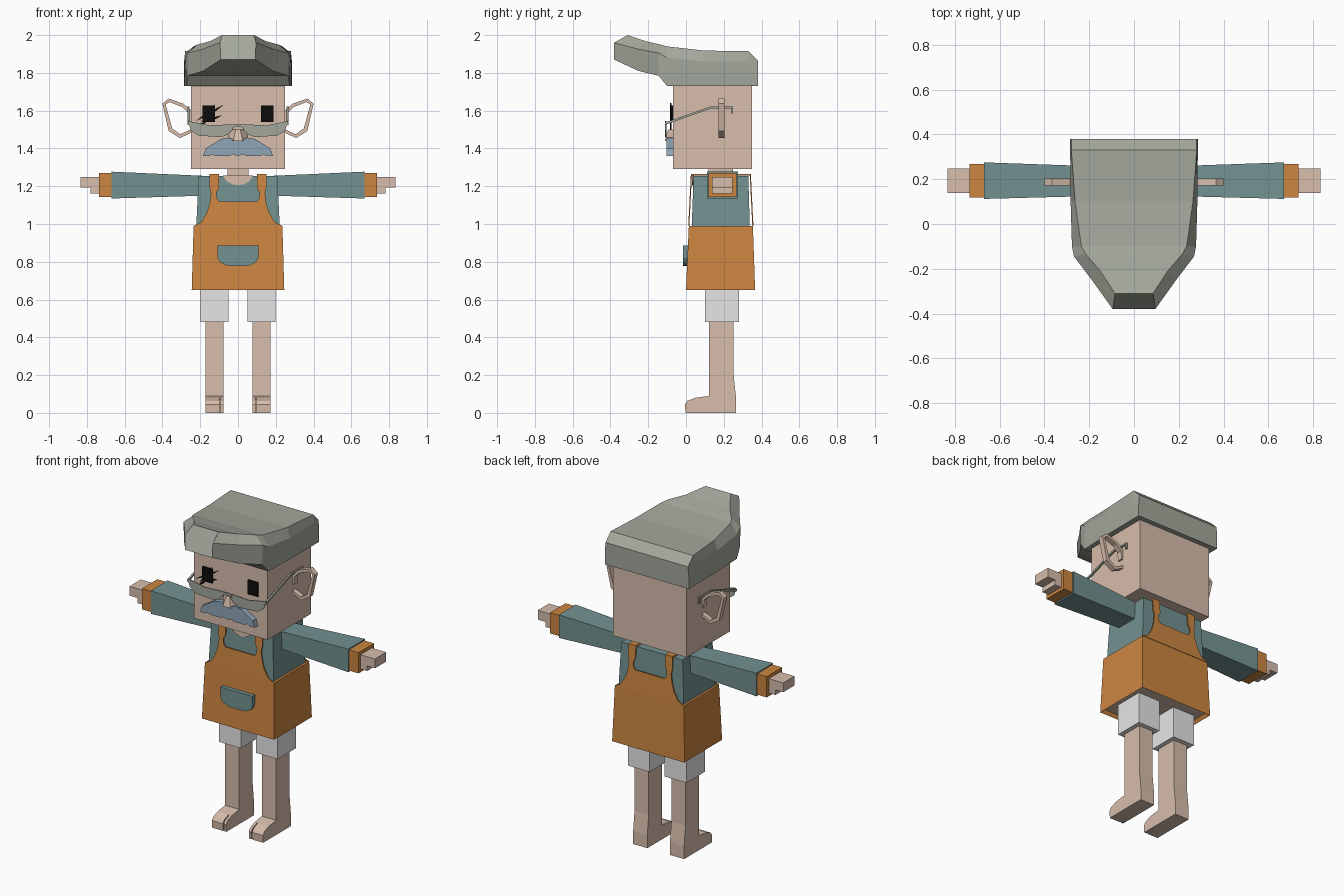
import bpy
import bmesh
from mathutils import Vector

if "Cube" in bpy.data.objects:
    bpy.data.objects.remove(bpy.data.objects["Cube"], do_unlink=True)


def material(name, *rgb):
    lin = [((c / 255 + 0.055) / 1.055) ** 2.4 for c in rgb] + [1]
    m = bpy.data.materials.new(name)
    m.use_nodes = True
    m.diffuse_color = lin
    m.node_tree.nodes["Principled BSDF"].inputs["Base Color"].default_value = lin
    return m


SKIN = material("skin", 215, 189, 171)
HAIR = material("grey_hair", 163, 167, 155)
TEAL = material("teal_cloth", 115, 146, 145)
ORANGE = material("orange_apron", 204, 134, 65)
WHITE = material("white_shorts", 230, 230, 230)
BLUE = material("blue_grey_moustache", 144, 165, 183)
BLACK = material("eye_black", 12, 12, 12)


def loft(name, rings, mat):
    """Skin matching rings of points and cap both ends."""
    bm = bmesh.new()
    rows = [[bm.verts.new(p) for p in ring] for ring in rings]
    n = len(rows[0])
    for a, b in zip(rows, rows[1:]):
        for i in range(n):
            j = (i + 1) % n
            bm.faces.new((a[i], a[j], b[j], b[i]))
    bm.faces.new(rows[0])
    bm.faces.new(rows[-1])
    bmesh.ops.recalc_face_normals(bm, faces=bm.faces)
    mesh = bpy.data.meshes.new(name)
    bm.to_mesh(mesh)
    bm.free()
    mesh.materials.append(mat)
    obj = bpy.data.objects.new(name, mesh)
    bpy.context.collection.objects.link(obj)
    return obj


def prism_x(name, pts, x0, x1, mat):
    return loft(name, [[(x, y, z) for y, z in pts] for x in (x0, x1)], mat)


def prism_y(name, pts, y0, y1, mat):
    return loft(name, [[(x, y, z) for x, z in pts] for y in (y0, y1)], mat)


def rect(a0, a1, b0, b1):
    return [(a0, b0), (a1, b0), (a1, b1), (a0, b1)]


def box(name, x0, x1, y0, y1, z0, z1, mat):
    return prism_y(name, rect(x0, x1, z0, z1), y0, y1, mat)


def taper_z(name, low, high, mat):
    """Tapered block; each end is (half width, y0, y1, z)."""
    return loft(name, [[(x, y, z) for x, y in rect(-w, w, y0, y1)]
                       for w, y0, y1, z in (low, high)], mat)


def taper_x(name, s, inner, outer, mat):
    """Tapered block along x; each end is (x, y0, y1, z0, z1)."""
    return loft(name, [[(s * e[0], y, z) for y, z in rect(*e[1:])]
                       for e in (inner, outer)], mat)


def mirrored(half):
    """Complete a half outline whose ends lie on x = 0."""
    return half + [(-x, z) for x, z in reversed(half) if x > 0]


# Head and neck
box("head", -.25, .25, -.07, .35, 1.29, 1.73, SKIN)
box("neck", -.055, .055, .12, .25, 1.22, 1.3, SKIN)

# Swept hair: sections of (y, y top, low w, low z, mid w, mid z, top w, top z)
sections = [
    (.38, .38, .285, 1.73, .285, 1.80, .28, 1.865),
    (.33, .33, .285, 1.73, .285, 1.865, .28, 1.915),
    (.10, .10, .283, 1.73, .283, 1.86, .263, 1.918),
    (-.10, -.10, .275, 1.73, .277, 1.88, .235, 1.94),
    (-.145, -.135, .265, 1.785, .268, 1.905, .215, 1.95),
    (-.25, -.21, .185, 1.81, .188, 1.925, .15, 1.967),
    (-.38, -.31, .092, 1.87, .095, 1.96, .085, 2.0),
]
loft("hair", [[(-wl, y, zl), (-wm, y, zm), (-wt, yt, zt),
               (wt, yt, zt), (wm, y, zm), (wl, y, zl)]
              for y, yt, wl, zl, wm, zm, wt, zt in sections], HAIR)

# Eyes, with a stray lock of lashes over the right one
for side, s in (("left", 1), ("right", -1)):
    box(side + "_eye", s * .155 - .034, s * .155 + .034, -.079, -.069, 1.54, 1.627, BLACK)
strokes = [((-.225, 1.545), (-.13, 1.60)), ((-.17, 1.57), (-.075, 1.632)),
           ((-.2, 1.53), (-.12, 1.64)), ((-.15, 1.55), (-.085, 1.575)),
           ((-.22, 1.5), (-.15, 1.56))]
for a, b in strokes:
    a, b = Vector(a), Vector(b)
    side = (b - a).orthogonal().normalized() * .006
    prism_y("right_eyelash", [tuple(a), tuple(a.lerp(b, .5) + side), tuple(b),
                              tuple(a.lerp(b, .5) - side)], -.084, -.078, BLACK)

# Nose and moustache
loft("nose", [[(-.05, y0, z), (.05, y0, z), (w, y1, z), (-w, y1, z)]
              for z, y0, y1, w in ((1.44, -.07, -.112, .025), (1.50, -.07, -.095, .012))], SKIN)
prism_y("moustache", mirrored([
    (0, 1.44), (.05, 1.457), (.09, 1.45), (.13, 1.425), (.172, 1.40), (.185, 1.36),
    (.15, 1.36), (.135, 1.37), (.12, 1.36), (.04, 1.36), (.03, 1.37), (0, 1.36)]),
    -.103, -.07, BLUE)

# Half-moon glasses and ears
prism_y("glasses_bridge", mirrored([(0, 1.53), (.035, 1.525), (.035, 1.51), (0, 1.515)]),
        -.112, -.104, HAIR)
lens = [(.03, 1.528), (.15, 1.522), (.265, 1.545), (.25, 1.495), (.21, 1.468),
        (.09, 1.46), (.05, 1.475), (.025, 1.505)]
temple = [(-.11, 1.538), (.13, 1.622), (.25, 1.622), (.25, 1.585), (.24, 1.585),
          (.24, 1.612), (.135, 1.612), (-.11, 1.525)]
ear = [(.245, 1.60), (.29, 1.637), (.367, 1.664), (.40, 1.637), (.367, 1.492), (.307, 1.455),
       (.245, 1.485), (.245, 1.503), (.305, 1.475), (.348, 1.505), (.383, 1.632),
       (.363, 1.646), (.297, 1.62), (.265, 1.59), (.26, 1.54), (.245, 1.54)]
for side, s in (("left", 1), ("right", -1)):
    prism_y(side + "_lens", [(s * x, z) for x, z in lens], -.110, -.104, HAIR)
    prism_x(side + "_temple", temple, s * .258, s * .268, HAIR)
    prism_y(side + "_ear", [(s * x, z) for x, z in ear], .172, .203, SKIN)

# Shirt with a scooped skin neckline
taper_z("shirt", (.222, .03, .338, .97), (.208, .04, .33, 1.255), TEAL)
prism_y("neckline", mirrored([(0, 1.205), (.03, 1.21), (.06, 1.226), (.08, 1.256), (0, 1.256)]),
        .032, .042, SKIN)

# Apron skirt, hollowed from below
skirt = taper_z("apron_skirt", (.245, .0, .366, .65), (.235, .015, .354, .99), ORANGE)
skirt.data.materials.append(SKIN)
bm = bmesh.new()
bm.from_mesh(skirt.data)
bottom = min(bm.faces, key=lambda f: f.calc_center_median().z)
bmesh.ops.inset_region(bm, faces=[bottom], thickness=.02)
bmesh.ops.translate(bm, verts=bottom.verts, vec=(0, 0, .02))
bottom.material_index = 1
bm.to_mesh(skirt.data)
bm.free()

# Apron bib and straps, front and back
bib = mirrored([
    (0, 1.12), (.10, 1.12), (.113, 1.14), (.113, 1.17), (.10, 1.19), (.10, 1.266),
    (.15, 1.266), (.15, 1.19), (.143, 1.16), (.15, 1.11), (.165, 1.06), (.195, 1.01),
    (.235, .99), (0, .99)])
for name, base, lean in (("front_bib", .015, .05), ("back_bib", .354, -.05)):
    loft(name, [[(x, base + lean * (z - .99) + t, z) for x, z in bib]
                for t in (-.003, .003)], ORANGE)
for s in (1, -1):
    box("shoulder_strap", s * .125 - .025, s * .125 + .025, .026, .343, 1.256, 1.266, ORANGE)
prism_y("apron_pocket", mirrored([(0, .885), (.108, .885), (.108, .82), (.095, .797),
                                  (.06, .78), (0, .777)]), -.015, .012, TEAL)

# Arms, hands and legs
hand = [(.73, 1.25), (.833, 1.25), (.833, 1.193), (.78, 1.193), (.78, 1.162), (.73, 1.162)]
toe = [(.05, 0), (-.003, 0), (-.005, .045), (.008, .064), (.05, .08)]
calf = [(.05, 0), (.265, 0), (.265, .08), (.252, .2), (.252, .5), (.122, .5),
        (.122, .09), (.05, .08)]
for side, s in (("left", 1), ("right", -1)):
    taper_x(side + "_sleeve", s, (.18, .125, .258, 1.15, 1.255),
            (.67, .112, .275, 1.135, 1.277), TEAL)
    taper_x(side + "_cuff", s, (.66, .118, .268, 1.143, 1.27),
            (.735, .118, .268, 1.143, 1.27), ORANGE)
    prism_y(side + "_hand", [(s * x, z) for x, z in hand], .138, .247, SKIN)
    prism_x(side + "_leg", calf, s * .077, s * .173, SKIN)
    prism_x(side + "_big_toe", toe, s * .077, s * .093, SKIN)
    prism_x(side + "_toes", toe, s * .099, s * .173, SKIN)
    box(side + "_shorts", s * .125 - .074, s * .125 + .074, .10, .28, .48, .675, WHITE)
